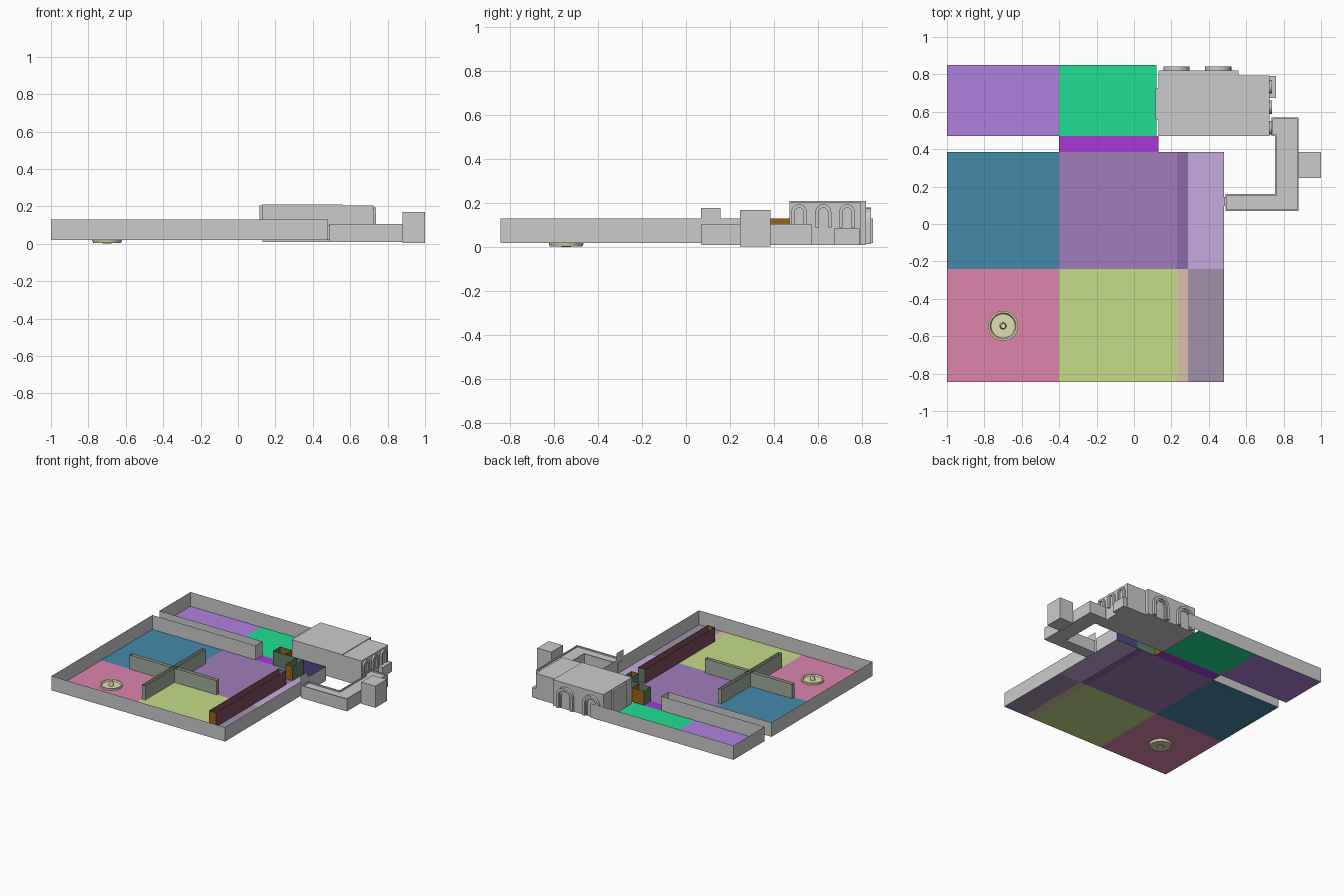
import bpy, bmesh, math

if "Cube" in bpy.data.objects:
    bpy.data.objects.remove(bpy.data.objects["Cube"])

Z0, Z1 = 0.02, 0.13   # floor level and wall top
mats = {}


def paint(ob, rgb, alpha=1.0):
    if rgb is None:
        return ob
    key = (rgb, alpha)
    if key not in mats:
        m = bpy.data.materials.new("paint_%d_%d_%d" % rgb)
        m.diffuse_color = [(c / 255) ** 2.2 for c in rgb] + [alpha]
        m.use_nodes = True
        m.node_tree.nodes["Principled BSDF"].inputs["Base Color"].default_value = m.diffuse_color
        mats[key] = m
    ob.data.materials.append(mats[key])
    return ob


def finish(name, bm, rgb=None, alpha=1.0, normals=True):
    if normals:
        bmesh.ops.recalc_face_normals(bm, faces=bm.faces)
    me = bpy.data.meshes.new(name)
    bm.to_mesh(me)
    bm.free()
    ob = bpy.data.objects.new(name, me)
    bpy.context.collection.objects.link(ob)
    return paint(ob, rgb, alpha)


def floor(name, x0, x1, y0, y1, rgb):
    bm = bmesh.new()
    bm.faces.new([bm.verts.new((x, y, Z0)) for x, y in
                  ((x0, y0), (x1, y0), (x1, y1), (x0, y1))])
    return finish(name, bm, rgb, normals=False)


def sheet(name, pts, rgb=None, z0=Z0, z1=Z1, alpha=1.0):
    """Thin upright wall along a plan polyline."""
    bm = bmesh.new()
    lo = [bm.verts.new((x, y, z0)) for x, y in pts]
    hi = [bm.verts.new((x, y, z1)) for x, y in pts]
    for i in range(len(pts) - 1):
        bm.faces.new((lo[i], lo[i + 1], hi[i + 1], hi[i]))
    return finish(name, bm, rgb, alpha, normals=False)


def prism(name, pts, z0, z1, rim=0, sink=0, rgb=None):
    """Solid from a plan outline, optionally with a sunken roof behind a rim."""
    bm = bmesh.new()
    f = bm.faces.new([bm.verts.new((x, y, z0)) for x, y in pts])
    ext = bmesh.ops.extrude_face_region(bm, geom=[f], use_keep_orig=True)
    verts = [g for g in ext["geom"] if isinstance(g, bmesh.types.BMVert)]
    top = [g for g in ext["geom"] if isinstance(g, bmesh.types.BMFace)][0]
    bmesh.ops.translate(bm, verts=verts, vec=(0, 0, z1 - z0))
    bmesh.ops.recalc_face_normals(bm, faces=bm.faces)
    if rim:
        bmesh.ops.inset_region(bm, faces=[top], thickness=rim)
        ext = bmesh.ops.extrude_face_region(bm, geom=[top])
        verts = [g for g in ext["geom"] if isinstance(g, bmesh.types.BMVert)]
        bmesh.ops.delete(bm, geom=[top], context="FACES_ONLY") if top.is_valid else None
        bmesh.ops.translate(bm, verts=verts, vec=(0, 0, -sink))
    return finish(name, bm, rgb)


def block(name, x0, x1, y0, y1, z0, z1, **kw):
    return prism(name, [(x0, y0), (x1, y0), (x1, y1), (x0, y1)], z0, z1, **kw)


def arch(name, centre, width, z0, z1, band, face, depth, side):
    """Arched surround standing off a wall; side is the axis it faces."""
    n, r = 12, width / 2
    bm = bmesh.new()

    def curve(rad):
        spring = z1 - r
        p = [(rad, z0)] + [(rad * math.cos(math.pi * i / n), spring + rad * math.sin(math.pi * i / n))
                           for i in range(n + 1)] + [(-rad, z0)]
        return p

    def vert(u, z, d):
        return bm.verts.new((face + d, centre + u, z) if side == "x" else (centre + u, face + d, z))
    rows = [[vert(u, z, d) for u, z in curve(rad)]
            for rad, d in ((r, 0), (r, depth), (r - band, depth), (r - band, 0))]
    for k in range(4):
        a, b = rows[k], rows[(k + 1) % 4]
        for i in range(len(a) - 1):
            bm.faces.new((a[i], a[i + 1], b[i + 1], b[i]))
    for e in (0, -1):
        bm.faces.new([row[e] for row in rows])
    return finish(name, bm)


# floor panels
for name, x0, x1, y0, y1, rgb in (
        ("back_left_floor", -1, -0.4, 0.47, 0.85, (176, 128, 222)),
        ("back_green_floor", -0.4, 0.12, 0.47, 0.85, (38, 222, 146)),
        ("passage_floor", -0.4, 0.13, 0.385, 0.47, (165, 60, 212)),
        ("blue_floor", -1, -0.4, -0.24, 0.385, (70, 136, 168)),
        ("violet_floor", -0.4, 0.23, -0.24, 0.385, (160, 124, 184)),
        ("violet_strip_floor", 0.23, 0.29, -0.24, 0.385, (138, 106, 164)),
        ("lilac_floor", 0.29, 0.48, -0.24, 0.385, (198, 170, 222)),
        ("pink_floor", -1, -0.4, -0.845, -0.24, (220, 132, 172)),
        ("lime_floor", -0.4, 0.23, -0.845, -0.24, (196, 220, 136)),
        ("peach_strip_floor", 0.23, 0.29, -0.845, -0.24, (220, 190, 168)),
        ("mauve_floor", 0.29, 0.48, -0.845, -0.24, (160, 144, 170))):
    floor(name, x0, x1, y0, y1, rgb)

# outer garden walls, with an opening at the corridor
sheet("outer_wall", [(-1, 0.385), (-1, -0.845), (0.48, -0.845), (0.48, 0.075)])
sheet("outer_wall_end", [(0.48, 0.155), (0.48, 0.385)])
sheet("hollow_back_wall", [(-1, 0.385), (-0.12, 0.385), (-0.12, 0.47), (-1, 0.47)])
sheet("rear_wall", [(-0.4, 0.85), (0.22, 0.85)])
sheet("clear_rear_wall", [(-1, 0.47), (-1, 0.85), (-0.4, 0.85)], (250, 250, 250), alpha=0.05)

# coloured walls beside the passage
GREEN, BROWN, MAROON, BLUE = (98, 128, 104), (150, 100, 30), (126, 76, 92), (78, 74, 132)
sheet("passage_green_wall", [(0.03, 0.47), (0.03, 0.385), (0.23, 0.385)], GREEN)
sheet("passage_brown_wall", [(0.13, 0.385), (0.13, 0.47), (0.03, 0.47)], BROWN)
sheet("lilac_room_wall", [(0.29, 0.385), (0.48, 0.385)], BLUE)

# open-topped divider walls
for tag, y0, y1, sides in (("long", -0.68, 0.17, MAROON), ("short", 0.25, 0.385, GREEN)):
    for x in (0.23, 0.29):
        sheet(tag + "_divider_side", [(x, y0), (x, y1)], sides)
    sheet(tag + "_divider_front", [(0.23, y0), (0.29, y0)], BROWN)
    sheet(tag + "_divider_back", [(0.23, y1), (0.29, y1)], GREEN)

# open-topped crossing walls
for x0, x1, y0, y1 in ((-0.4, -0.37, -0.6, 0.14), (-0.755, -0.01, -0.245, -0.215)):
    sheet("cross_wall", [(x0, y0), (x1, y0), (x1, y1), (x0, y1), (x0, y0)], (160, 172, 156))

# fountain, a lathed basin with a post
bm = bmesh.new()
prof = [(0, 0.005), (0.02, 0.0), (0.025, 0.004), (0.075, 0.004), (0.08, 0.02), (0.08, 0.034),
        (0.07, 0.034), (0.064, 0.024), (0.018, 0.024), (0.013, 0.06), (0, 0.06)]
vs = [bm.verts.new((r, 0, z)) for r, z in prof]
es = [bm.edges.new(p) for p in zip(vs, vs[1:])]
bmesh.ops.spin(bm, geom=vs + es, cent=(0, 0, 0), axis=(0, 0, 1), angle=2 * math.pi, steps=32)
bmesh.ops.remove_doubles(bm, verts=bm.verts, dist=0.0005)
finish("fountain", bm, (222, 222, 178)).location = (-0.70, -0.545, 0)

# main building
block("main_building", 0.13, 0.56, 0.47, 0.82, 0.01, 0.21)
block("building_wing", 0.56, 0.725, 0.47, 0.795, 0.01, 0.205)
block("side_panel", 0.115, 0.13, 0.56, 0.725, 0.02, 0.205)
block("side_step", 0.725, 0.76, 0.675, 0.79, 0.01, 0.085)
for y in (0.515, 0.625, 0.733):
    arch("side_arch", y, 0.072, 0.09, 0.195, 0.016, 0.725, 0.014, "x")
for x in (0.228, 0.45):
    arch("rear_arch_outer", x, 0.14, 0.015, 0.18, 0.02, 0.82, 0.022, "y")
    arch("rear_arch_inner", x, 0.10, 0.015, 0.16, 0.012, 0.82, 0.01, "y")

# bent corridor, its doorway sheet and the end tower
prism("corridor", [(0.49, 0.07), (0.88, 0.07), (0.88, 0.57), (0.735, 0.57), (0.735, 0.47),
                   (0.755, 0.47), (0.755, 0.16), (0.49, 0.16)], 0.01, 0.105, rim=0.012, sink=0.01)
block("corridor_link", 0.48, 0.49, 0.095, 0.145, 0.02, 0.1)
sheet("doorway", [(0.485, 0.068), (0.485, 0.157)], z1=0.178)
block("end_tower", 0.88, 1.0, 0.245, 0.385, 0.003, 0.17)
